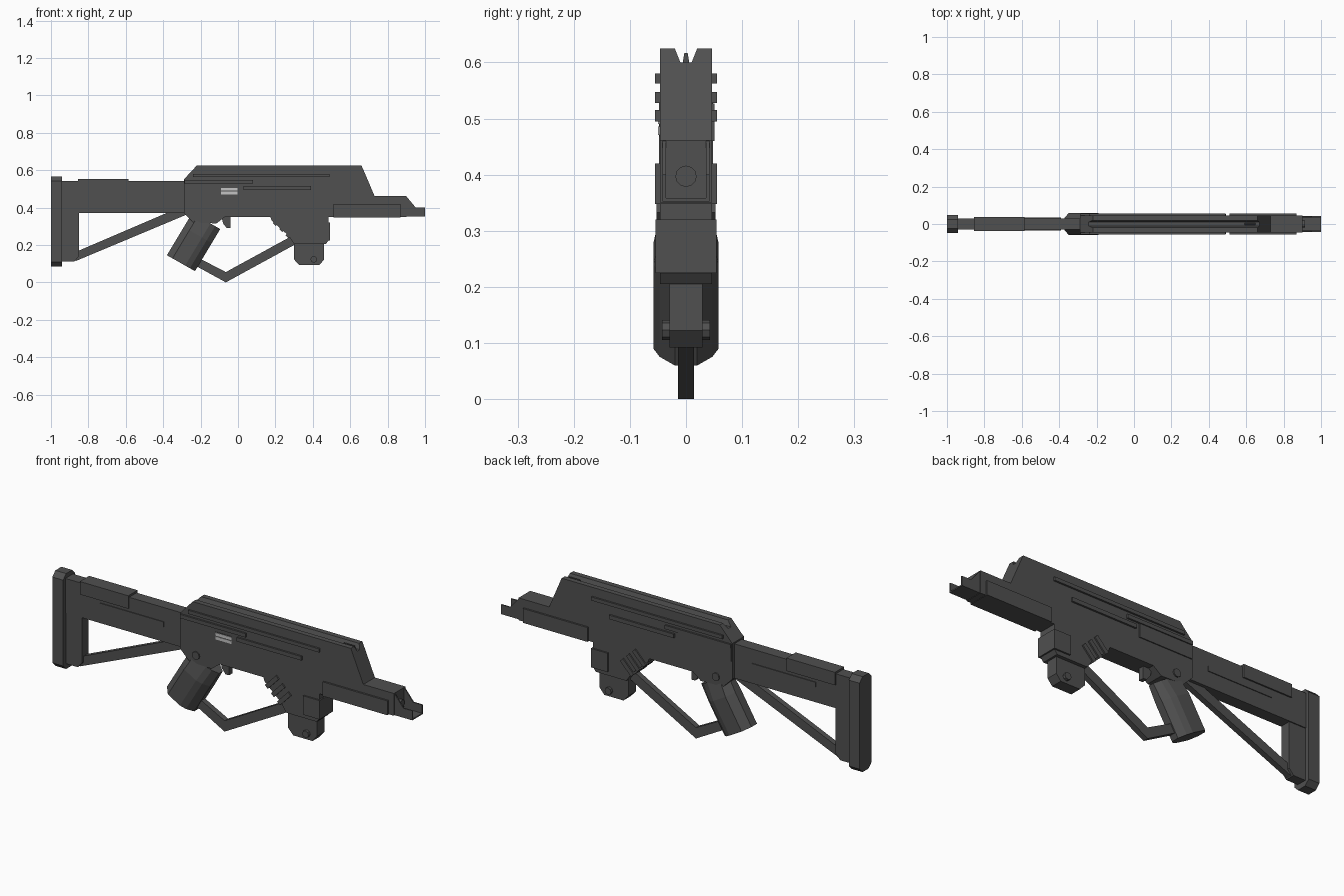
import bpy, bmesh, math
from mathutils import Vector


def material(name, v):
    m = bpy.data.materials.new(name)
    m.diffuse_color = (v, v, v, 1)
    return m


DARK = material("dark_grey", 0.08)
LIGHT = material("light_grey", 0.55)


def loft(name, rings, mat=DARK):
    """Skin a list of equal-length rings of 3D points and cap both ends."""
    bm = bmesh.new()
    vs = [[bm.verts.new(p) for p in r] for r in rings]
    n = len(vs[0])
    for a, b in zip(vs, vs[1:]):
        for i in range(n):
            j = (i + 1) % n
            bm.faces.new((a[i], a[j], b[j], b[i]))
    bm.faces.new(vs[0])
    bm.faces.new(vs[-1])
    bmesh.ops.recalc_face_normals(bm, faces=bm.faces)
    me = bpy.data.meshes.new(name)
    bm.to_mesh(me)
    bm.free()
    me.materials.append(mat)
    ob = bpy.data.objects.new(name, me)
    bpy.context.collection.objects.link(ob)
    return ob


def prism(name, pts, y0, y1=None, mat=DARK):
    """Side profile (x, z) extruded across y; one width means symmetric."""
    if y1 is None:
        y0, y1 = -y0, y0
    return loft(name, [[(x, y, z) for x, z in pts] for y in (y0, y1)], mat)


def box(name, x0, x1, z0, z1, y0, y1=None, mat=DARK):
    return prism(name, [(x0, z0), (x1, z0), (x1, z1), (x0, z1)], y0, y1, mat)


def disc(x, z, r, n):
    return [(x + r * math.cos(2 * math.pi * i / n), z + r * math.sin(2 * math.pi * i / n)) for i in range(n)]


# receiver with a slanted front and rear
prism("receiver", [(-0.29, 0.37), (-0.29, 0.55), (-0.243, 0.60), (0.671, 0.60), (0.73, 0.462),
                   (0.90, 0.462), (0.90, 0.35), (-0.07, 0.35), (-0.115, 0.315), (-0.24, 0.32)], 0.046)

# two top rails leaving a sighting channel between them
for s, side in ((-1, "front"), (1, "back")):
    section = [(0.046, 0.60), (0.046, 0.625), (0.02, 0.625), (0.01, 0.60)]
    loft("top_rail_" + side, [
        [(-0.22 - (0.625 - z) * 0.93, s * y, z) for y, z in section],
        [(0.66 + (0.625 - z) * 0.44, s * y, z) for y, z in section]])
loft("front_sight", [[(x, y, z) for y, z in ((-0.006, 0.599), (0.006, 0.599), (0.003, 0.617), (-0.003, 0.617))]
                     for x in (0.59, 0.65)])

# side ribs and handguard panel
for i, (x0, x1, z0, z1) in enumerate([(-0.24, 0.49, 0.562, 0.58), (-0.285, 0.08, 0.528, 0.547),
                                      (0.03, 0.39, 0.495, 0.515)]):
    box(f"side_rib_{i + 1}", x0, x1, z0, z1, 0.055)
box("handguard", 0.51, 0.87, 0.348, 0.42, 0.055)
box("rear_side_plate", -0.285, 0.01, 0.46, 0.527, 0.045, 0.051)

# ejection port with light slats
box("ejection_port", -0.092, 0.0, 0.468, 0.508, -0.0475, -0.045)
for i in range(2):
    z = 0.471 + i * 0.019
    box(f"port_slat_{i + 1}", -0.09, -0.002, z, z + 0.015, -0.050, -0.046, LIGHT)

# open-topped muzzle and barrel
for s, side in ((-1, "front"), (1, "back")):
    prism("muzzle_wall_" + side, [(0.90, 0.352), (1.0, 0.352), (1.0, 0.40), (0.95, 0.40), (0.90, 0.46)],
          s * 0.036, s * 0.042)
box("muzzle_floor", 0.90, 1.0, 0.352, 0.358, 0.036)
loft("barrel", [[(x, y, z) for y, z in disc(0, 0.397, 0.019, 12)] for x in (0.89, 0.915)])

# pistol grip: octagonal section tapering into the receiver
section = [(0, 0.022), (0.2, 0.058), (0.65, 0.058), (0.82, 0.047), (1, 0.02)]
outline = section + [(t, -w) for t, w in reversed(section)]
loft("pistol_grip", [[(-0.38 + 0.15 * t + dx, w * k, 0.145 - 0.085 * t + dz) for t, w in outline]
                     for dx, dz, k in ((0, 0, 1), (0.09, 0.15, 1), (0.135, 0.225, 0.72))])
prism("grip_pin", disc(-0.20, 0.36, 0.02, 10), 0.052)
prism("trigger", [(-0.09, 0.36), (-0.04, 0.36), (-0.04, 0.29), (-0.06, 0.29), (-0.08, 0.315)], 0.014)

# trigger guard bar running to the front housing
prism("trigger_guard", [(-0.22, 0.085), (-0.065, 0.0), (0.31, 0.205), (0.31, 0.26), (-0.065, 0.055), (-0.20, 0.125)],
      0.014)

# front housing with diagonal ribs and lower block
prism("front_housing", [(0.17, 0.36), (0.485, 0.36), (0.485, 0.225), (0.47, 0.205), (0.30, 0.205),
                        (0.27, 0.25), (0.18, 0.33)], 0.046)
box("housing_front_cap", 0.40, 0.492, 0.225, 0.32, 0.054)
along, out = Vector((0.72, -0.69)), Vector((-0.69, -0.72))
for i in range(3):
    c = Vector((0.20, 0.315)) + along * (0.047 * i)
    a, b = along * 0.011, out * 0.008
    prism(f"diagonal_rib_{i + 1}", [tuple(p) for p in (c - a + b, c + a + b, c + a - out * 0.08, c - a - out * 0.08)],
          0.053)
prism("lower_block", [(0.30, 0.21), (0.30, 0.122), (0.328, 0.092), (0.435, 0.092), (0.46, 0.122), (0.46, 0.21)], 0.029)
prism("lower_block_pin", disc(0.405, 0.123, 0.018, 8), 0.043)

# shoulder stock
box("stock_beam", -0.94, -0.28, 0.37, 0.543, 0.03)
box("cheek_pad", -0.855, -0.585, 0.488, 0.553, 0.037)
box("stock_strip", -0.745, -0.39, 0.447, 0.472, 0.034)
prism("stock_leg", [(-0.945, 0.38), (-0.945, 0.112), (-0.875, 0.112), (-0.85, 0.14), (-0.85, 0.38)], 0.025)
prism("stock_strut", [(-0.87, 0.113), (-0.28, 0.36), (-0.28, 0.38), (-0.36, 0.38), (-0.86, 0.166)], 0.014)

# butt plate with chamfered corners
h, c = 0.048, 0.024
loft("butt_plate", [[(x, y, z) for y, z in ((-h, 0.085 + c), (-h + c, 0.085), (h - c, 0.085), (h, 0.085 + c),
                                            (h, 0.565 - c), (h - c, 0.565), (-h + c, 0.565), (-h, 0.565 - c))]
                    for x in (-1.0, -0.94)])
